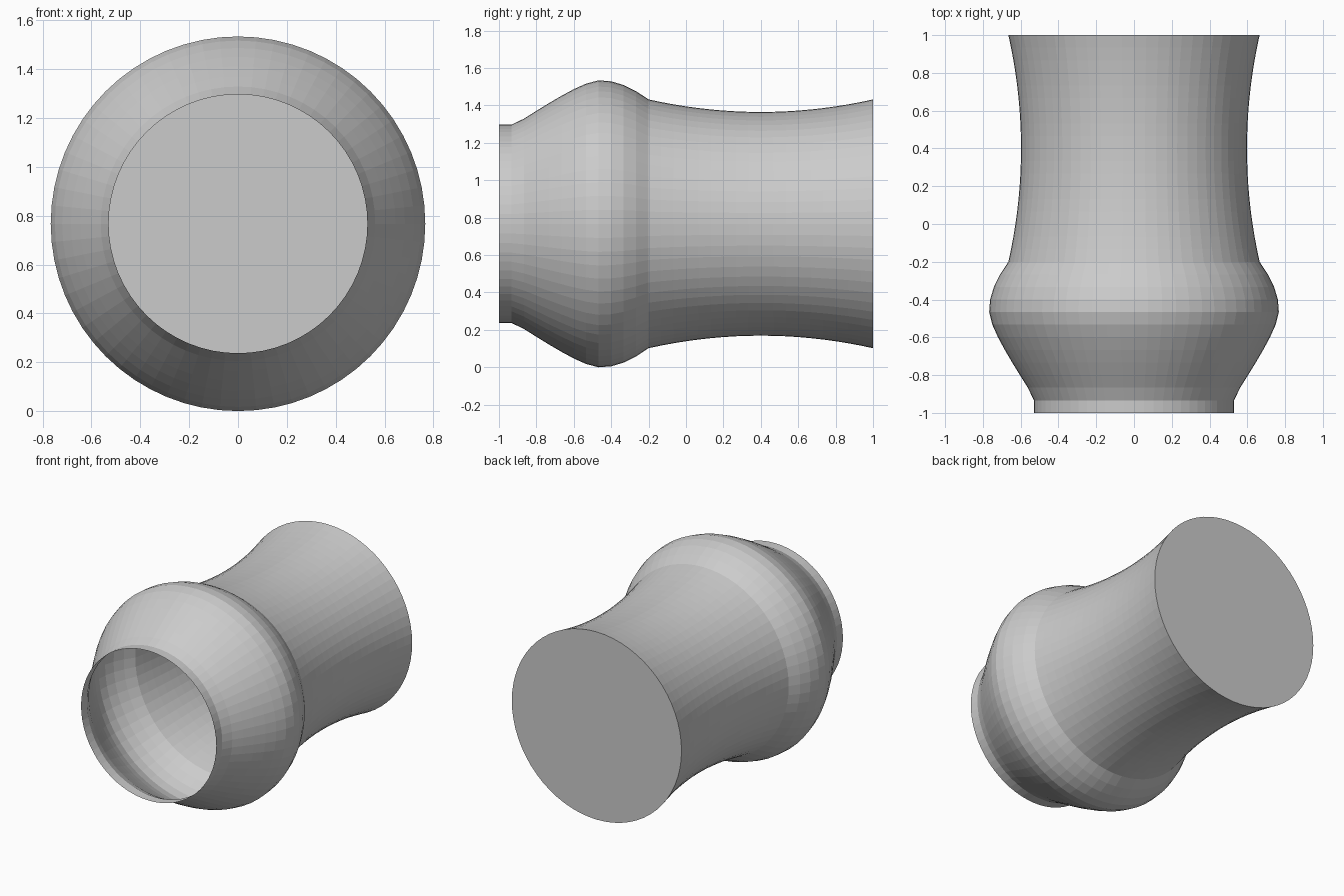
import bpy, bmesh, math

if "Cube" in bpy.data.objects:
    bpy.data.objects.remove(bpy.data.objects["Cube"])

SEGMENTS = 64
CENTRE_Z = 0.767
STEP = 2 / 30

# Radius at each ring: straight lip, flare, round bulge, shoulder
radii = [0.53, 0.53, 0.562, 0.604, 0.645, 0.684, 0.72, 0.75,
         0.767, 0.762, 0.742, 0.709]
# Waisted body from the shoulder to the closed base
for i in range(12, 31):
    y = -1 + i * STEP
    radii.append(0.598 + 0.067 * ((y - 0.4) / 0.6) ** 2)

# Thin shell: rings joined along y, open at the front
bm = bmesh.new()
rings = []
for i, r in enumerate(radii):
    ring = []
    for s in range(SEGMENTS):
        a = 2 * math.pi * s / SEGMENTS
        ring.append(bm.verts.new((r * math.cos(a), -1 + i * STEP,
                                  CENTRE_Z + r * math.sin(a))))
    rings.append(ring)
for lower, upper in zip(rings, rings[1:]):
    for s in range(SEGMENTS):
        t = (s + 1) % SEGMENTS
        bm.faces.new((lower[s], upper[s], upper[t], lower[t]))

# Flat base closing the back end
bm.faces.new(rings[-1][::-1])
bm.normal_update()
if bm.faces[:][0].normal.x < 0:
    bmesh.ops.reverse_faces(bm, faces=bm.faces[:])

mesh = bpy.data.meshes.new("vase")
bm.to_mesh(mesh)
bm.free()
vase = bpy.data.objects.new("vase", mesh)
bpy.context.collection.objects.link(vase)
